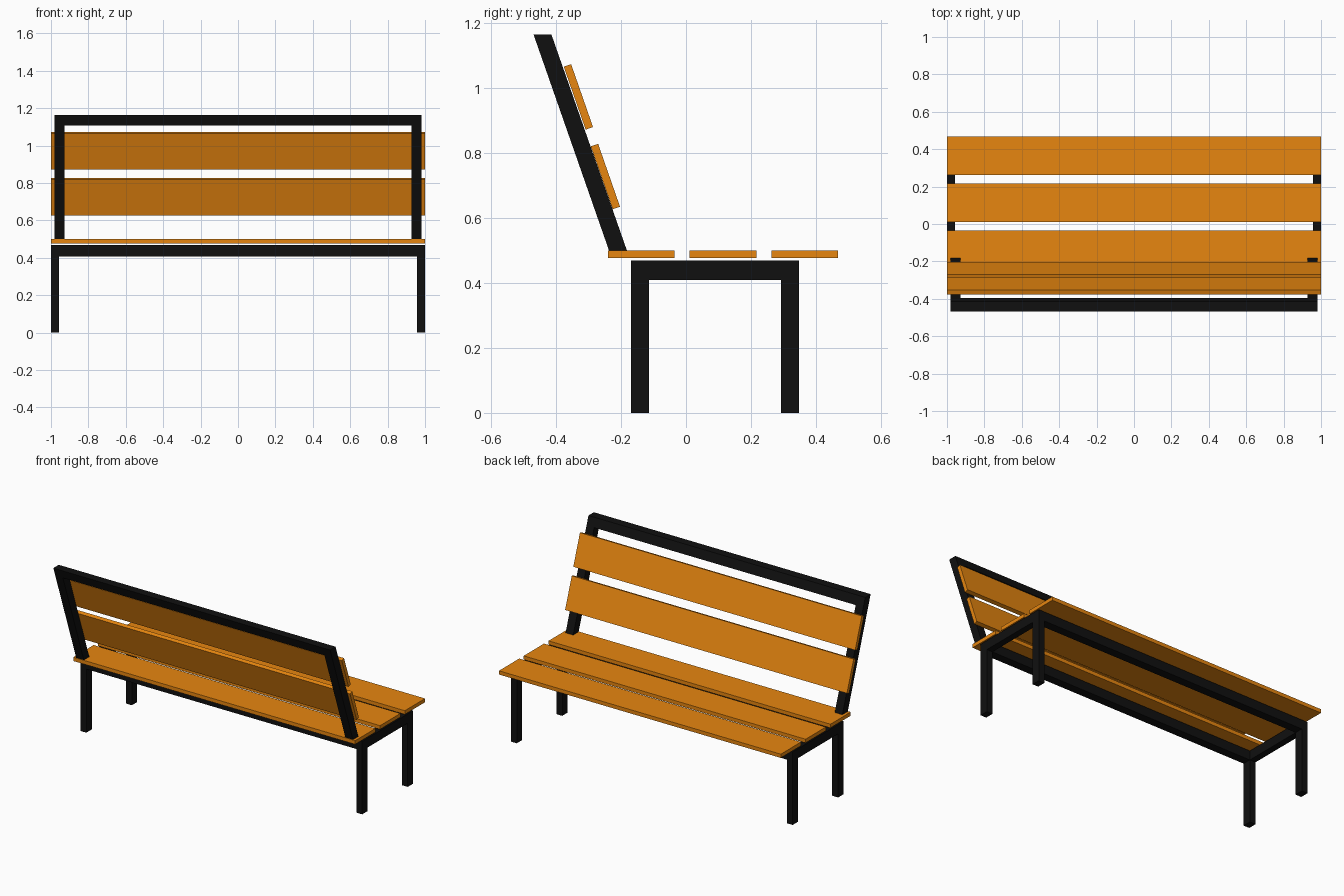
import bpy, bmesh, math
from mathutils import Matrix

if "Cube" in bpy.data.objects:
    bpy.data.objects.remove(bpy.data.objects["Cube"])


def material(name, rgb):
    m = bpy.data.materials.new(name)
    m.diffuse_color = (*rgb, 1)
    m.use_nodes = True
    m.node_tree.nodes["Principled BSDF"].inputs["Base Color"].default_value = m.diffuse_color
    return m


WOOD = material("orange_wood", (0.80, 0.24, 0.005))
METAL = material("black_metal", (0.005, 0.005, 0.005))


def finish(name, bm, mat):
    bmesh.ops.recalc_face_normals(bm, faces=bm.faces)
    mesh = bpy.data.meshes.new(name)
    bm.to_mesh(mesh)
    bm.free()
    mesh.materials.append(mat)
    ob = bpy.data.objects.new(name, mesh)
    bpy.context.collection.objects.link(ob)
    return ob


def box(name, centre, size, mat, tilt=0):
    bm = bmesh.new()
    bmesh.ops.create_cube(bm, size=1, matrix=Matrix.Translation(centre)
                          @ Matrix.Rotation(tilt, 4, 'X')
                          @ Matrix.Diagonal((*size, 1)))
    return finish(name, bm, mat)


def extrude_frame(name, outline, y0, depth, mat):
    """Extrude an x-z outline along y into a solid."""
    bm = bmesh.new()
    face = bm.faces.new([bm.verts.new((x, y0, z)) for x, z in outline])
    ext = bmesh.ops.extrude_face_region(bm, geom=[face])
    for v in ext["geom"]:
        if isinstance(v, bmesh.types.BMVert):
            v.co.y += depth
    return finish(name, bm, mat)


# Seat: three flat planks
for i, y in enumerate((-0.138, 0.114, 0.365)):
    box(f"seat_plank_{i + 1}", (0, y, 0.488), (2, 0.205, 0.024), WOOD)

# Backrest: two planks leaning with the back frame
LEAN = math.radians(19.2)
for i, (y, z) in enumerate(((-0.248, 0.727), (-0.331, 0.972))):
    box(f"back_plank_{i + 1}", (0, y, z), (2, 0.024, 0.205), WOOD, LEAN)

# Base: front and rear portal frames, each two legs joined by a long rail
W, T, BAR, TOP = 1.0, 0.042, 0.055, 0.468
portal = [(-W, 0), (-W, TOP), (W, TOP), (W, 0), (W - T, 0),
          (W - T, 0.408), (-W + T, 0.408), (-W + T, 0)]
Y0, Y1 = -0.169, 0.347
extrude_frame("rear_leg_frame", portal, Y0, BAR, METAL)
extrude_frame("front_leg_frame", portal, Y1 - BAR, BAR, METAL)

# Short side rails between the portals
for side, s in (("left", -1), ("right", 1)):
    box(f"{side}_side_rail", (s * (W - T / 2), (Y0 + Y1) / 2, 0.438),
        (T, Y1 - Y0 - 2 * BAR, 0.06), METAL)

# Back support: arch sheared backwards, with level cuts at top and bottom
A, B = 0.982, 0.928
Z0, Z1 = 0.50, 1.164
arch = [(-A, Z0), (-A, Z1), (A, Z1), (A, Z0), (B, Z0),
        (B, 1.108), (-B, 1.108), (-B, Z0)]
back = extrude_frame("back_support_frame", arch, -0.237, 0.055, METAL)
for v in back.data.vertices:
    v.co.y -= (v.co.z - Z0) * 0.232 / (Z1 - Z0)
